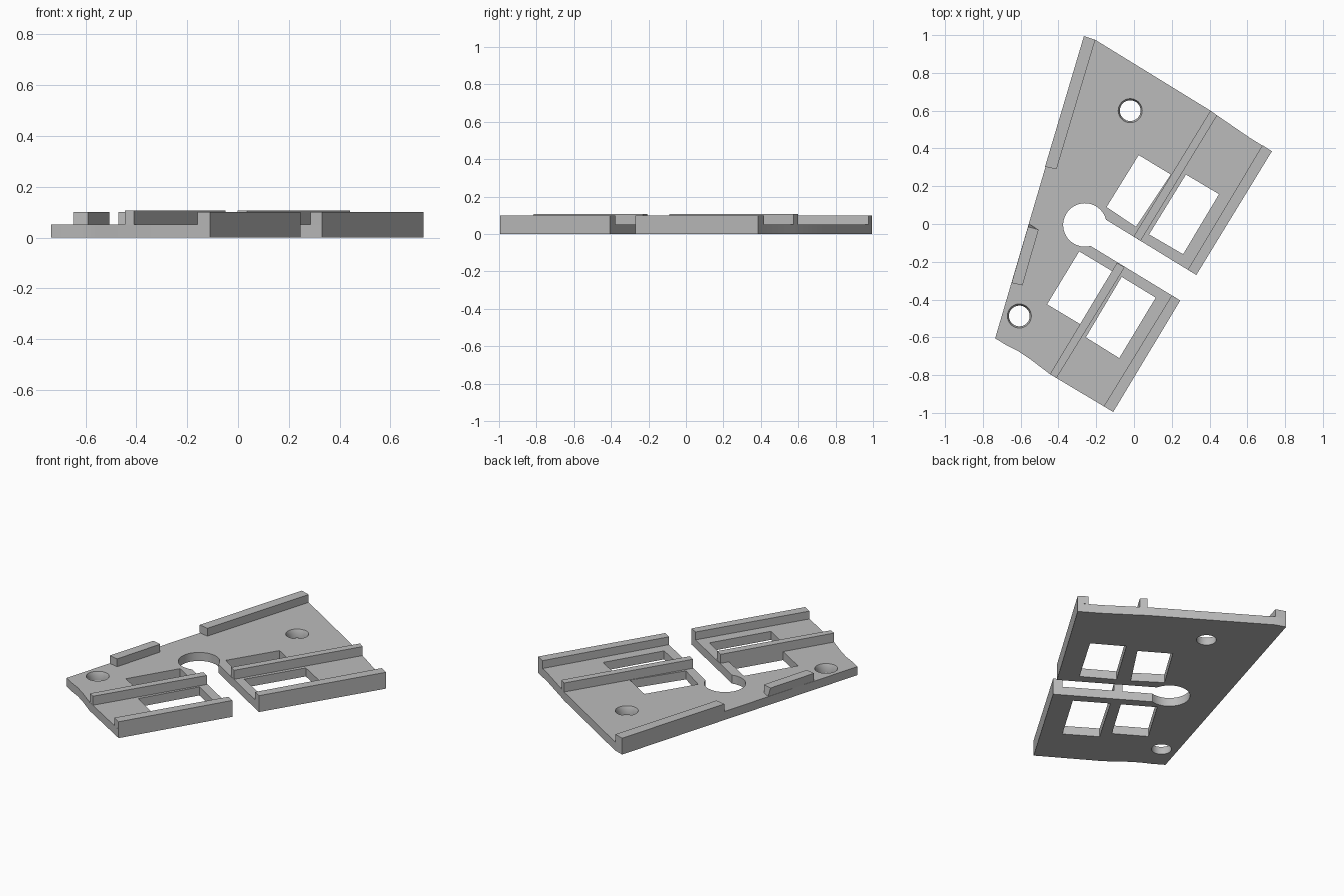
import bpy, bmesh, math

if "Cube" in bpy.data.objects:
    bpy.data.objects.remove(bpy.data.objects["Cube"], do_unlink=True)

BASE, EDGE, MIDDLE = 0.052, 0.1, 0.107

grey = bpy.data.materials.new("plain grey")
grey.use_nodes = True
colour = (0.5, 0.5, 0.5, 1)
grey.diffuse_color = colour
grey.node_tree.nodes["Principled BSDF"].inputs["Base Color"].default_value = colour


def prism(name, outline, z0, z1, top=None):
    """Solid between an outline and its (optionally different) top outline."""
    bm = bmesh.new()
    low = [bm.verts.new((x, y, z0)) for x, y in outline]
    high = [bm.verts.new((x, y, z1)) for x, y in (top or outline)]
    bm.faces.new(low)
    bm.faces.new(high)
    n = len(low)
    for i in range(n):
        j = (i + 1) % n
        bm.faces.new((low[i], low[j], high[j], high[i]))
    bmesh.ops.recalc_face_normals(bm, faces=bm.faces)
    mesh = bpy.data.meshes.new(name)
    bm.to_mesh(mesh)
    bm.free()
    mesh.materials.append(grey)
    obj = bpy.data.objects.new(name, mesh)
    bpy.context.collection.objects.link(obj)
    return obj


def arc(cx, cy, r, start, end, steps):
    angles = [math.radians(start + (end - start) * i / steps) for i in range(steps + 1)]
    return [(cx + r * math.cos(a), cy + r * math.sin(a)) for a in angles]


# Base plate with a keyhole slot
keyhole = arc(-0.26, -0.005, 0.115, 14, 285, 32)
outline = [(-0.265, 0.995), (-0.205, 0.975), (0.405, 0.6), (0.44, 0.575),
           (0.615, 0.455), (0.73, 0.385), (0.33, -0.27)]
outline += keyhole
outline += [(0.245, -0.405), (-0.11, -0.995), (-0.445, -0.795), (-0.55, -0.715),
            (-0.61, -0.675), (-0.67, -0.645), (-0.735, -0.605)]
plate = prism("base_plate", outline, 0, BASE)

# Four window openings
windows = {
    "upper_inner": [(0.025, 0.365), (0.195, 0.262), (0.01, -0.015), (-0.145, 0.09)],
    "upper_outer": [(0.275, 0.262), (0.45, 0.158), (0.26, -0.16), (0.08, -0.055)],
    "lower_inner": [(-0.29, -0.145), (-0.115, -0.25), (-0.285, -0.53), (-0.46, -0.425)],
    "lower_outer": [(-0.065, -0.28), (0.115, -0.39), (-0.078, -0.71), (-0.255, -0.6)],
}
cutters = [prism(n + "_cutter", pts, -0.1, 0.2) for n, pts in windows.items()]

# Two screw holes, each with a slightly wider mouth
for n, x, y in (("back", -0.02, 0.6), ("front", -0.607, -0.487)):
    wide = arc(x, y, 0.064, 0, 348.75, 31)
    narrow = arc(x, y, 0.055, 0, 348.75, 31)
    cutters.append(prism(n + "_hole_cutter", narrow, -0.1, 0.2))
    cutters.append(prism(n + "_mouth_cutter", narrow, 0.03, BASE + 0.0005, wide))

for cutter in cutters:
    cutter.hide_render = True
    mod = plate.modifiers.new("cut", "BOOLEAN")
    mod.operation = "DIFFERENCE"
    mod.solver = "EXACT"
    mod.object = cutter
    bpy.context.view_layer.objects.active = plate
    bpy.ops.object.modifier_apply(modifier=mod.name)
    bpy.data.objects.remove(cutter, do_unlink=True)

# Raised rails along the outer edge and across the middle
prism("upper_edge_rail", [(0.68, 0.417), (0.73, 0.385), (0.33, -0.27), (0.285, -0.242)], BASE, EDGE)
prism("lower_edge_rail", [(0.2, -0.378), (0.245, -0.405), (-0.11, -0.995), (-0.16, -0.965)], BASE, EDGE)
prism("upper_middle_rail", [(0.405, 0.6), (0.44, 0.575), (0.035, -0.089), (-0.002, -0.066)], BASE, MIDDLE)
prism("lower_middle_rail", [(-0.09, -0.205), (-0.05, -0.23), (-0.41, -0.815), (-0.445, -0.795)], BASE, MIDDLE)

# Raised stops on the slanted side, the short one with a sloping end
prism("long_side_stop", [(-0.265, 0.995), (-0.205, 0.975), (-0.41, 0.29), (-0.471, 0.303)], BASE, EDGE)
stop = [(-0.555, 0.0), (-0.505, -0.03), (-0.59, -0.325), (-0.648, -0.312)]
prism("short_side_stop", stop, BASE, EDGE, [(-0.561, -0.015)] + stop[1:])

# Smooth hole walls, crisp edges
bpy.ops.object.select_all(action="DESELECT")
plate.select_set(True)
bpy.context.view_layer.objects.active = plate
bpy.ops.object.shade_smooth_by_angle(angle=math.radians(25))
